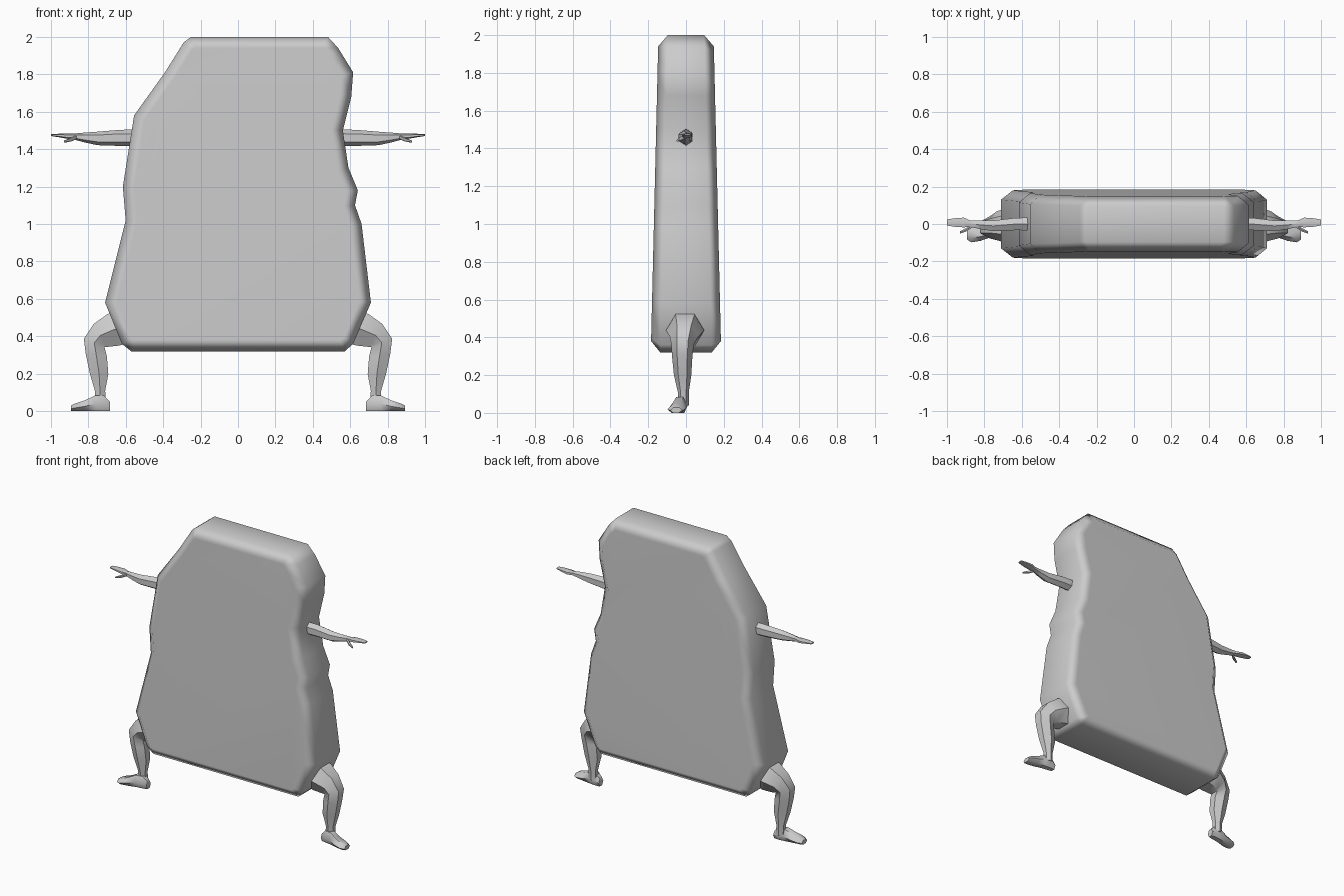
import bpy, bmesh, math
from mathutils import Vector

cube = bpy.data.objects.get("Cube")
if cube:
    bpy.data.objects.remove(cube, do_unlink=True)

GREY = (0.6, 0.6, 0.6, 1)
mat = bpy.data.materials.new("plain_grey")
mat.use_nodes = True
mat.diffuse_color = GREY
mat.node_tree.nodes["Principled BSDF"].inputs["Base Color"].default_value = GREY


def finish(name, bm, angle):
    bmesh.ops.recalc_face_normals(bm, faces=bm.faces)
    mesh = bpy.data.meshes.new(name)
    bm.to_mesh(mesh)
    bm.free()
    mesh.materials.append(mat)
    obj = bpy.data.objects.new(name, mesh)
    bpy.context.collection.objects.link(obj)
    bpy.ops.object.select_all(action="DESELECT")
    obj.select_set(True)
    bpy.context.view_layer.objects.active = obj
    bpy.ops.object.shade_smooth_by_angle(angle=math.radians(angle))
    return obj


def skin(name, rings, angle):
    """Bridge equal-length rings of points and cap both ends."""
    bm = bmesh.new()
    loops = [[bm.verts.new(p) for p in ring] for ring in rings]
    for a, b in zip(loops, loops[1:]):
        for i in range(len(a)):
            j = (i + 1) % len(a)
            bm.faces.new((a[i], a[j], b[j], b[i]))
    bm.faces.new(loops[0])
    bm.faces.new(loops[-1])
    return finish(name, bm, angle)


def inset(points, d):
    """Move a clockwise outline inward with mitred corners."""
    out = []
    for i, p in enumerate(points):
        e1 = (p - points[i - 1]).normalized()
        e2 = (points[(i + 1) % len(points)] - p).normalized()
        n1, n2 = Vector((e1.y, -e1.x)), Vector((e2.y, -e2.x))
        out.append(p + (n1 + n2) * d / (1 + n1.dot(n2)))
    return out


def limb(name, stations, turn=0, sides=6):
    """Mirrored limb; each station is x, y, z, tilt, radius, depth radius."""
    for side, sign in (("left", 1), ("right", -1)):
        rings = []
        for x, y, z, tilt, r, ry in stations:
            a = math.radians(tilt)
            ring = []
            for k in range(sides):
                t = math.radians(turn) + math.tau * k / sides
                u = r * math.cos(t)
                ring.append((sign * (x + u * math.cos(a)), y + ry * math.sin(t),
                             max(0, z + u * math.sin(a))))
            rings.append(ring)
        skin(f"{side}_{name}", rings, 50)


# Body: irregular slab outline, chamfered and thinner toward the top
outline = [Vector(p) for p in (
    (-.25, 2), (.48, 2), (.535, 1.94), (.615, 1.81), (.605, 1.68), (.56, 1.5),
    (.59, 1.3), (.64, 1.18), (.625, 1.1), (.66, 1), (.71, .58), (.615, .36),
    (.57, .32), (-.57, .32), (-.62, .36), (-.71, .58), (-.6, 1.02), (-.615, 1.2),
    (-.555, 1.58), (-.39, 1.81), (-.29, 1.97))]
inner = inset(outline, .06)


def depth(z):
    return .194 - .024 * z


rings = []
for points, sign, cut in ((inner, -1, 0), (outline, -1, .05),
                          (outline, 1, .05), (inner, 1, 0)):
    rings.append([(p.x, sign * (depth(p.y) - cut), p.y) for p in points])
body = skin("body", rings, 75)
weighted = body.modifiers.new("even_shading", "WEIGHTED_NORMAL")
weighted.keep_sharp = True

# Arms with flat paddle hands and a thumb
limb("arm", [
    (.52, 0, 1.46, 90, .045, .04), (.63, 0, 1.46, 90, .043, .038),
    (.75, -.01, 1.457, 90, .036, .033), (.82, -.005, 1.462, 90, .026, .026),
    (.875, .002, 1.467, 90, .016, .02), (.91, .008, 1.469, 90, .014, .03),
    (.96, .008, 1.473, 90, .009, .026), (1, .008, 1.475, 90, .005, .018)])
limb("thumb", [
    (.86, -.005, 1.465, 90, .012, .012), (.895, -.03, 1.45, 90, .01, .011),
    (.93, -.045, 1.44, 90, .006, .007)])

# Bent legs
limb("leg", [
    (.61, -.005, .45, 70, .105, .1), (.665, -.005, .435, 69, .104, .1),
    (.735, -.01, .405, 60, .082, .076), (.768, -.018, .365, 22, .069, .06),
    (.757, -.02, .3, 8, .066, .054), (.742, -.018, .2, 2, .057, .046),
    (.737, -.014, .11, 0, .032, .029), (.735, -.014, .04, 0, .032, .029)], turn=30)

# Feet pointing outward
limb("foot", [
    (.685, -.025, .026, 90, .03, .026), (.715, -.027, .04, 90, .05, .036),
    (.765, -.033, .04, 90, .05, .038), (.82, -.045, .026, 90, .036, .045),
    (.87, -.052, .018, 90, .027, .046), (.893, -.052, .014, 90, .018, .03)], turn=30)
